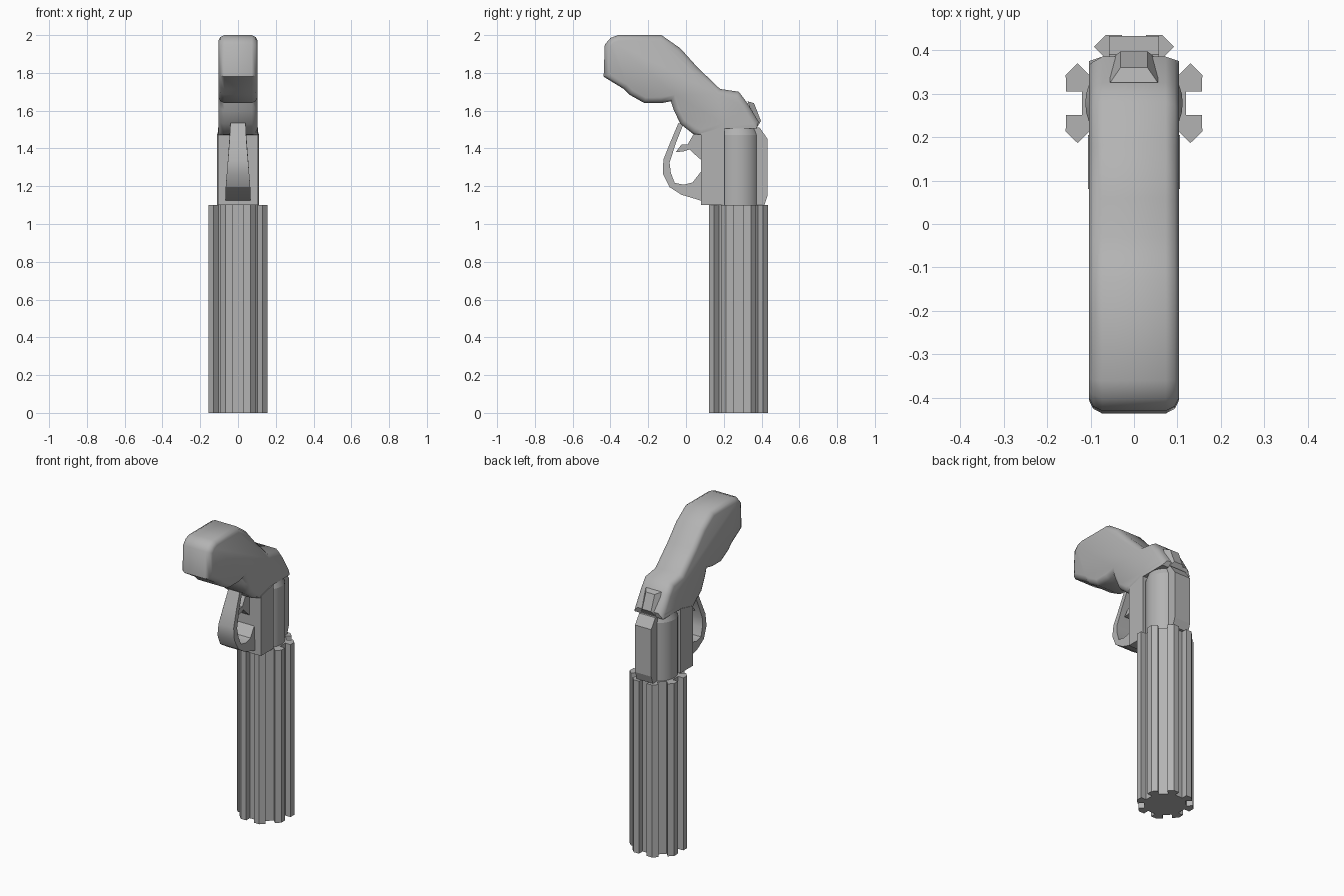
import bpy, bmesh
from math import sin, cos, radians

cube = bpy.data.objects.get("Cube")
if cube:
    bpy.data.objects.remove(cube, do_unlink=True)

# Single plain metal colour
grey = bpy.data.materials.new("plain_grey")
grey.use_nodes = True
COLOUR = (0.45, 0.45, 0.45, 1)
grey.diffuse_color = COLOUR
grey.node_tree.nodes["Principled BSDF"].inputs["Base Color"].default_value = COLOUR

BARREL_Y = 0.278


def finish(name, bm, smooth=None):
    bmesh.ops.recalc_face_normals(bm, faces=bm.faces[:])
    mesh = bpy.data.meshes.new(name)
    bm.to_mesh(mesh)
    bm.free()
    mesh.materials.append(grey)
    obj = bpy.data.objects.new(name, mesh)
    bpy.context.collection.objects.link(obj)
    if smooth:
        bpy.ops.object.select_all(action='DESELECT')
        bpy.context.view_layer.objects.active = obj
        obj.select_set(True)
        bpy.ops.object.shade_smooth_by_angle(angle=radians(smooth))
    return obj


def skin(bm, loop_a, loop_b):
    """Join two matching loops of points and cap both ends."""
    a = [bm.verts.new(p) for p in loop_a]
    b = [bm.verts.new(p) for p in loop_b]
    n = len(a)
    for i in range(n):
        j = (i + 1) % n
        bm.faces.new((a[i], a[j], b[j], b[i]))
    return [bm.faces.new(a[::-1]), bm.faces.new(b)]


def side_profile(name, points, half_width, smooth=None):
    """Extrude a (y, z) outline across x; half_width may depend on z."""
    w = half_width if callable(half_width) else lambda z: half_width
    bm = bmesh.new()
    skin(bm, [(-w(z), y, z) for y, z in points], [(w(z), y, z) for y, z in points])
    return finish(name, bm, smooth)


# Fluted cluster of eight barrels
ring = []
for k in range(8):
    for r, a in ((.123, -9.8), (.159, -12.7), (.170, 0), (.159, 12.7), (.123, 9.8)):
        t = radians(22.5 + 45 * k + a)
        ring.append((r * cos(t), BARREL_Y + r * sin(t)))
bm = bmesh.new()
skin(bm, [(x, y, 0) for x, y in ring], [(x, y, 1.1) for x, y in ring])
finish("barrel_cluster", bm)

# Curved grip with rounded sides
grip = [(-.436, 1.78), (-.43, 1.95), (-.40, 1.985), (-.36, 2.0), (-.13, 2.0),
        (-.03, 1.93), (.06, 1.83), (.18, 1.715), (.28, 1.70), (.325, 1.64),
        (.385, 1.54), (.375, 1.505), (.2, 1.505), (.08, 1.47), (.04, 1.475),
        (-.03, 1.53), (-.065, 1.605), (-.08, 1.65), (-.13, 1.64), (-.22, 1.64),
        (-.30, 1.685), (-.33, 1.715)]
bm = bmesh.new()
caps = skin(bm, [(-.073, y, z) for y, z in grip], [(.073, y, z) for y, z in grip])
bmesh.ops.recalc_face_normals(bm, faces=bm.faces[:])
for thickness, depth in ((.011, .021), (.018, .009)):
    bmesh.ops.inset_region(bm, faces=caps, thickness=thickness, depth=depth,
                           use_even_offset=True)
for v in bm.verts:  # square lower edge where the grip meets the frame
    if v.co.y > .05 and v.co.z < 1.53:
        v.co.x = .103 if v.co.x > 0 else -.103
finish("grip", bm, 40)

# Frame block behind the trigger
side_profile("frame_block", [(.08, 1.1), (.205, 1.1), (.205, 1.51), (.08, 1.48)], .106)

# Rounded breech drum with a chamfered top
bm = bmesh.new()
angles = [radians(360 * i / 32) for i in range(32)]
loop = lambda r, z: [(r * cos(t), BARREL_Y + r * sin(t), z) for t in angles]
skin(bm, loop(.112, 1.1), loop(.112, 1.47))
skin(bm, loop(.112, 1.47), loop(.098, 1.51))
finish("breech_drum", bm, 30)

# Strap along the back of the breech
side_profile("back_strap", [(.35, 1.1), (.415, 1.1), (.432, 1.15), (.432, 1.45),
                            (.39, 1.51), (.35, 1.51)], .057)

# Small raised hammer on the sloping rear
bm = bmesh.new()
skin(bm, [(-.055, .325, 1.65), (.055, .325, 1.65), (.055, .378, 1.515), (-.055, .378, 1.515)],
     [(-.031, .36, 1.64), (.031, .36, 1.64), (.031, .397, 1.545), (-.031, .397, 1.545)])
finish("hammer", bm)

# Trigger guard, wider towards the bottom
side_profile("trigger_guard",
             [(-.04, 1.535), (-.08, 1.44), (-.12, 1.34), (-.122, 1.265), (-.087, 1.195),
              (-.024, 1.155), (.085, 1.122), (.085, 1.285), (.035, 1.22), (-.013, 1.208),
              (-.06, 1.218), (-.08, 1.27), (-.087, 1.325), (-.053, 1.43), (-.015, 1.525)],
             lambda z: .04 + .025 * min(1, max(0, (1.5 - z) / .3)), 30)

# Trigger
side_profile("trigger", [(-.055, 1.38), (-.024, 1.42), (.008, 1.42), (.04, 1.475),
                         (.085, 1.475), (.085, 1.335), (.045, 1.37), (.02, 1.395),
                         (-.01, 1.385)], .025)
